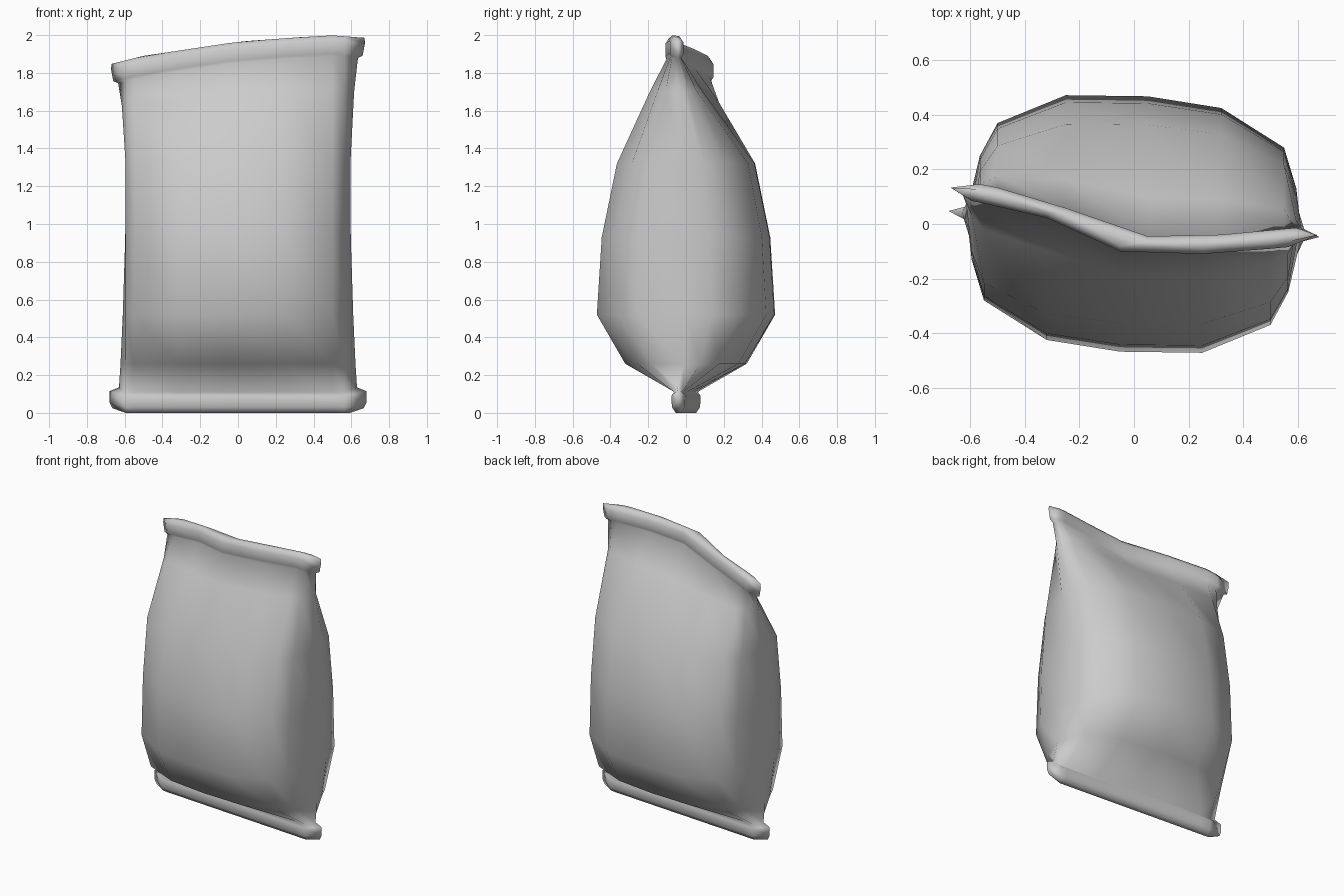
import bpy, bmesh

if "Cube" in bpy.data.objects:
    bpy.data.objects.remove(bpy.data.objects["Cube"])

# half cross-section of the pillow; the other half is this turned 180 degrees
HALF = [(0.61, 0.0), (0.565, -0.25), (0.50, -0.37), (0.25, -0.472),
        (-0.05, -0.468), (-0.32, -0.425), (-0.55, -0.28), (-0.595, -0.13)]
RING = HALF + [(-x, -y) for x, y in HALF]

# z, fullness, half thickness of seal, tip half width, top-seal sway, bottom-seal sway
LEVELS = [
    (0.00, 0.00, 0.015, 0.665, 0, 1),
    (0.03, 0.00, 0.035, 0.68, 0, 1),
    (0.09, 0.00, 0.038, 0.68, 0, 1),
    (0.11, 0.02, 0.018, 0.63, 0, 1),
    (0.26, 0.67, 0.0, 0.622, 0, 0.3),
    (0.52, 1.00, 0.0, 0.61, 0, 0),
    (0.93, 0.945, 0.0, 0.597, 0, 0),
    (1.32, 0.775, 0.0, 0.595, 0, 0),
    (1.71, 0.31, 0.0, 0.615, 0.6, 0),
    (1.89, 0.02, 0.018, 0.635, 1, 0),
    (1.905, 0.0, 0.034, 0.66, 1, 0),
    (1.97, 0.0, 0.034, 0.672, 1, 0),
    (2.00, 0.0, 0.015, 0.67, 1, 0),
]
SWAY = [(-0.68, 0.135), (-0.35, 0.07), (-0.02, -0.08), (0.3, -0.075), (0.68, -0.04)]
DROP = [(-0.68, -0.155), (-0.5, -0.11), (0.0, -0.035), (0.48, 0.0), (0.68, -0.015)]


def interp(table, x):
    for (x0, v0), (x1, v1) in zip(table, table[1:]):
        if x <= x1:
            return v0 + (v1 - v0) * (x - x0) / (x1 - x0)
    return table[-1][1]


bm = bmesh.new()
n = len(RING)
rings = []
for z, full, thick, tip, top, bottom in LEVELS:
    ring = []
    for i, (x, y) in enumerate(RING):
        is_tip = i % (n // 2) == 0
        px = (tip if x > 0 else -tip) if is_tip else x
        side = 0 if is_tip else (-1 if i < n // 2 else 1)
        py = y * full + side * thick + top * interp(SWAY, px) - bottom * 0.07 * px
        pz = z + top * interp(DROP, px)
        if bottom == 1 and is_tip:
            pz += 0.025
        ring.append(bm.verts.new((px, py, pz)))
    rings.append(ring)

# bag walls
for a, b in zip(rings, rings[1:]):
    for i in range(n):
        j = (i + 1) % n
        bm.faces.new((a[i], a[j], b[j], b[i]))

# narrow strips closing both seals
for r in (rings[0], rings[-1]):
    bm.faces.new((r[0], r[1], r[n - 1]))
    for i in range(1, n // 2 - 1):
        bm.faces.new((r[i], r[i + 1], r[n - i - 1], r[n - i]))
    bm.faces.new((r[n // 2 - 1], r[n // 2], r[n // 2 + 1]))
bmesh.ops.recalc_face_normals(bm, faces=bm.faces)

mesh = bpy.data.meshes.new("pillow_bag")
bm.to_mesh(mesh)
bm.free()
bag = bpy.data.objects.new("pillow_bag", mesh)
bpy.context.collection.objects.link(bag)
for p in mesh.polygons:
    p.use_smooth = True
